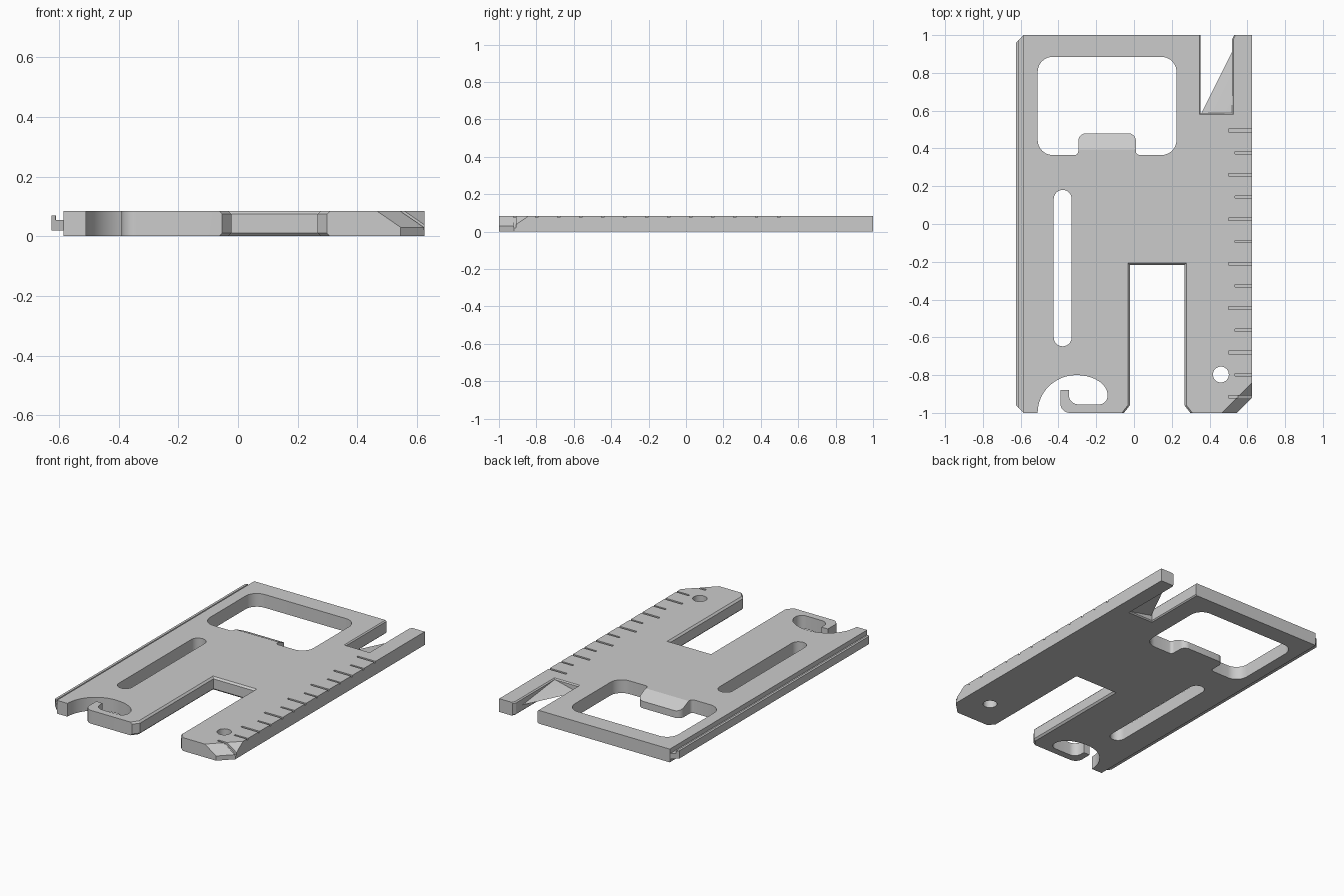
import bpy, bmesh
from math import cos, sin, radians

if "Cube" in bpy.data.objects:
    bpy.data.objects.remove(bpy.data.objects["Cube"])

T = 0.085  # plate thickness


def loft(name, sections):
    """Solid through stacked (outline, z) sections with equal point counts."""
    bm = bmesh.new()
    rings = [[bm.verts.new((x, y, z)) for x, y in pts] for pts, z in sections]
    for a, b in zip(rings, rings[1:]):
        for i in range(len(a)):
            j = (i + 1) % len(a)
            bm.faces.new((a[i], a[j], b[j], b[i]))
    bm.faces.new(rings[0][::-1])
    bm.faces.new(rings[-1])
    bmesh.ops.recalc_face_normals(bm, faces=bm.faces)
    me = bpy.data.meshes.new(name)
    bm.to_mesh(me)
    bm.free()
    ob = bpy.data.objects.new(name, me)
    bpy.context.collection.objects.link(ob)
    return ob


def arc(cx, cy, rx, ry, a0, a1, n=10):
    angles = [radians(a0 + (a1 - a0) * i / n) for i in range(n + 1)]
    return [(cx + rx * cos(a), cy + ry * sin(a)) for a in angles]


def rect(x0, x1, y0, y1):
    return [(x0, y0), (x1, y0), (x1, y1), (x0, y1)]


def cut(target, sections):
    cutter = loft("cutter", sections)
    cutter.hide_render = True
    mod = target.modifiers.new("cut", 'BOOLEAN')
    mod.operation, mod.solver, mod.object = 'DIFFERENCE', 'EXACT', cutter
    bpy.context.view_layer.objects.active = target
    bpy.ops.object.modifier_apply(modifier=mod.name)
    bpy.data.objects.remove(cutter)


def through(target, pts):
    cut(target, [(pts, -0.05), (pts, T + 0.05)])


def bevelled(target, outline, b):
    """Through cut whose top and bottom rims are chamfered by b."""
    cut(target, [(outline(2 * b), -b), (outline(0), b),
                 (outline(0), T - b), (outline(2 * b), T + b)])


# main plate
plate_pts = rect(-0.585, 0.625, -1, 1)
plate = loft("plate", [(plate_pts, 0), (plate_pts, T)])

# bottle opener window with its tongue
through(plate, arc(0.03, 0.385, .02, .02, 180, 270, 5)
        + arc(0.145, 0.445, .08, .08, 270, 360) + arc(0.145, 0.805, .08, .08, 0, 90)
        + arc(-0.43, 0.805, .08, .08, 90, 180) + arc(-0.43, 0.445, .08, .08, 180, 270)
        + arc(-0.315, 0.385, .02, .02, 270, 360, 5)
        + arc(-0.255, 0.44, .04, .04, 180, 90) + arc(-0.03, 0.44, .04, .04, 90, 0))
# sloped top of the tongue
cut(plate, [(rect(-0.33, 0.04, 0.4906, 0.6), 0.04), (rect(-0.33, 0.04, 0.374, 0.6), 0.095)])

# long rounded slot and round hole
through(plate, arc(-0.3775, 0.133, .0475, .0475, 0, 180, 16)
        + arc(-0.3775, -0.6, .0475, .0475, 180, 360, 16))
through(plate, arc(0.46, -0.797, .042, .042, 0, 348.75, 31))

# hook opening at the front edge
through(plate, [(-0.51, -1.05)] + arc(-0.305, -1, .205, .2, 180, 90, 16)
        + arc(-0.305, -0.905, .165, .105, 90, 0, 14)[1:]
        + arc(-0.185, -0.91, .045, .045, 0, -90, 8)[1:]
        + arc(-0.295, -0.905, .05, .05, 270, 180, 8)
        + [(-0.345, -0.88), (-0.39, -0.88)]
        + arc(-0.34, -0.95, .05, .05, 180, 270, 8) + [(-0.34, -1.05)])


# wide front slot with flared mouth
def front_slot(o):
    return [(-0.092 - o, -1.05), (0.337 + o, -1.05), (0.267 + o, -0.96),
            (0.267 + o, -0.217 + o), (-0.022 - o, -0.217 + o), (-0.022 - o, -0.96)]


# back notch for the cutting blade
def back_notch(o):
    return [(0.353 - o, 1.05), (0.353 - o, 0.588 - o), (0.52 + o, 0.588 - o),
            (0.52 + o, 0.98), (0.555 + o, 1.05)]


bevelled(plate, front_slot, 0.011)
bevelled(plate, back_notch, 0.007)


# sloped driver corner
def corner(c):
    return [(0.7, 0.7 - c), (c - 1.1, -1.1), (0.7, -1.1)]


cut(plate, [(corner(1.545), -0.02), (corner(1.545), 0.03), (corner(1.4505), 0.095)])

# ruler grooves, alternately long and short
for i in range(13):
    y = -0.915 + 0.1175 * i
    x0, h = (0.5, 0.007) if i % 2 == 0 else (0.535, 0.006)
    groove = rect(x0, 0.66, y - h, y + h)
    cut(plate, [(groove, T - 0.01), (groove, T + 0.02)])
# zero groove carried down the sloped corner
cut(plate, [(rect(0.639, 0.7, -0.922, -0.908), 0.01), (rect(0.53, 0.7, -0.922, -0.908), 0.09)])

# stepped side rail with raised lip
base = [(-0.58, -1), (-0.585, -1), (-0.625, -0.96), (-0.625, 0.96), (-0.585, 1), (-0.58, 1)]
lip = [(-0.61, -0.97), (-0.612, -0.973), (-0.625, -0.96),
       (-0.625, 0.96), (-0.612, 0.973), (-0.61, 0.97)]
rail = loft("side_rail", [(base, 0.02), (base, 0.055), (lip, 0.055), (lip, 0.07)])


# triangular blade, tapered to an edge along its long side
def blade_tri(s):
    return [(0.526 - 0.172 * s, 0.58), (0.526, 0.58), (0.526, 0.58 + 0.345 * s)]


blade = loft("cutting_blade", [(blade_tri(0.1), 0.008), (blade_tri(1), 0.04),
                               (blade_tri(0.1), 0.077)])

# smooth only the rounded walls
for ob in (plate, rail, blade):
    bpy.ops.object.select_all(action='DESELECT')
    ob.select_set(True)
    bpy.context.view_layer.objects.active = ob
    bpy.ops.object.shade_smooth_by_angle(angle=radians(20))
